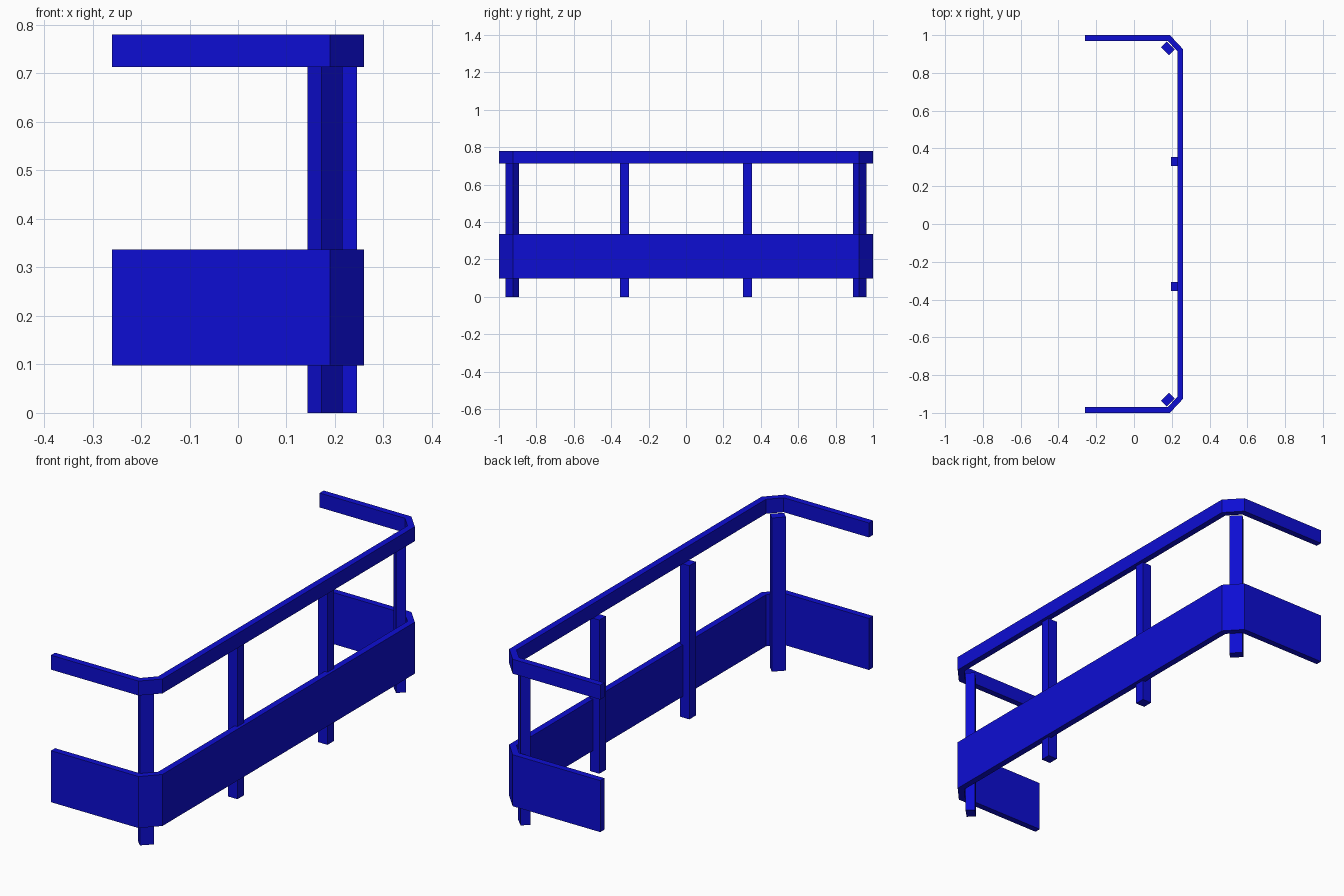
import bpy, bmesh
from math import radians
from mathutils import Matrix, Vector

cube = bpy.data.objects.get("Cube")
if cube:
    bpy.data.objects.remove(cube, do_unlink=True)

blue = bpy.data.materials.new("deep_blue")
blue.use_nodes = True
blue.diffuse_color = (0.004, 0.004, 0.65, 1)
blue.node_tree.nodes["Principled BSDF"].inputs["Base Color"].default_value = blue.diffuse_color


def add_object(name, bm):
    bmesh.ops.recalc_face_normals(bm, faces=bm.faces)
    mesh = bpy.data.meshes.new(name)
    bm.to_mesh(mesh)
    bm.free()
    mesh.materials.append(blue)
    obj = bpy.data.objects.new(name, mesh)
    bpy.context.collection.objects.link(obj)
    return obj


def band(name, outer, inner, z0, z1):
    """Extrude the strip between two matching plan outlines."""
    bm = bmesh.new()
    a = [bm.verts.new((x, y, z0)) for x, y in outer]
    b = [bm.verts.new((x, y, z0)) for x, y in inner]
    for i in range(len(a) - 1):
        bm.faces.new((a[i], a[i + 1], b[i + 1], b[i]))
    top = bmesh.ops.extrude_face_region(bm, geom=bm.faces[:])["geom"]
    moved = [v for v in top if isinstance(v, bmesh.types.BMVert)]
    bmesh.ops.translate(bm, verts=moved, vec=(0, 0, z1 - z0))
    return add_object(name, bm)


def post(name, x, y, size_x, size_y, height, angle=0):
    bm = bmesh.new()
    bmesh.ops.create_cube(bm, size=1, matrix=(
        Matrix.Translation(Vector((x, y, height / 2)))
        @ Matrix.Rotation(radians(angle), 4, 'Z')
        @ Matrix.Diagonal((size_x, size_y, height, 1))))
    return add_object(name, bm)


def mirrored(half):
    return half + [(x, -y) for x, y in reversed(half)]


# Plan outline with chamfered corners
outer = mirrored([(-0.26, -1), (0.19, -1), (0.26, -0.925)])
inner = mirrored([(-0.26, -0.97), (0.178, -0.97), (0.23, -0.914)])

# Handrail and kick board
band("handrail", outer, inner, 0.713, 0.78)
band("kick_board", outer, inner, 0.098, 0.337)

# Posts, mirrored front to back
for side, label in ((-1, "front"), (1, "back")):
    post(label + "_middle_post", 0.221, side * 0.33, 0.048, 0.048, 0.713)
    post(label + "_corner_post", 0.179, side * 0.93, 0.042, 0.06, 0.713, side * 45)
